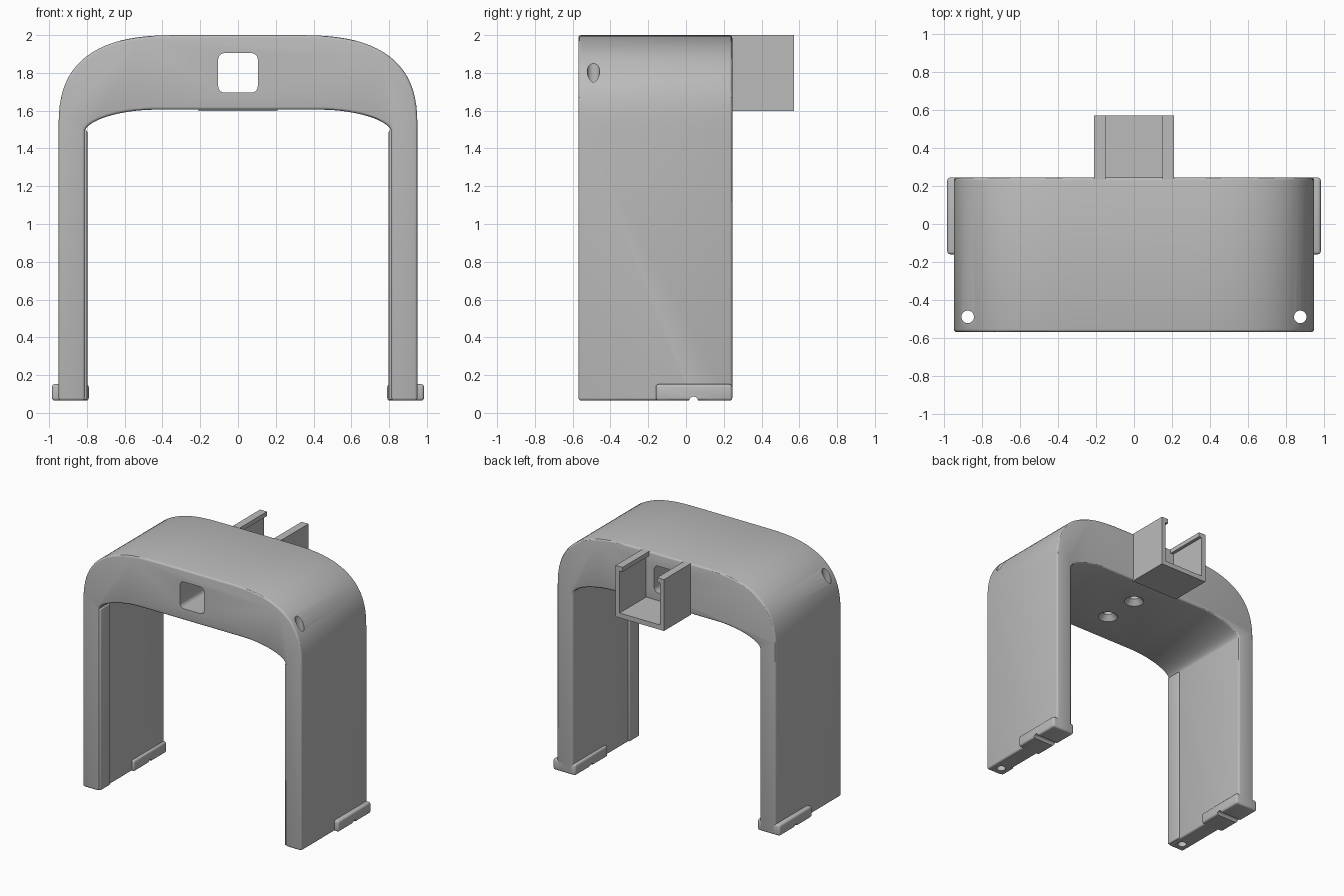
import bpy, bmesh, math
from mathutils import Matrix, Vector

cube = bpy.data.objects.get("Cube")
if cube:
    bpy.data.objects.remove(cube)

grey = bpy.data.materials.new("matte grey")
grey.use_nodes = True
grey.diffuse_color = (0.5, 0.5, 0.5, 1)
grey.node_tree.nodes["Principled BSDF"].inputs["Base Color"].default_value = (0.5, 0.5, 0.5, 1)


def make(name, bm):
    bmesh.ops.recalc_face_normals(bm, faces=bm.faces[:])
    mesh = bpy.data.meshes.new(name)
    bm.to_mesh(mesh)
    bm.free()
    obj = bpy.data.objects.new(name, mesh)
    obj.data.materials.append(grey)
    bpy.context.collection.objects.link(obj)
    return obj


def prism(name, pts, axis, lo, hi):
    """Extrude an outline along x (points are y, z) or y (points are x, z)."""
    bm = bmesh.new()
    place = (lambda a, b: (lo, a, b)) if axis == "x" else (lambda a, b: (a, lo, b))
    face = bm.faces.new([bm.verts.new(place(a, b)) for a, b in pts])
    moved = bmesh.ops.extrude_face_region(bm, geom=[face])["geom"]
    step = Vector((hi - lo, 0, 0) if axis == "x" else (0, hi - lo, 0))
    bmesh.ops.translate(bm, vec=step, verts=[v for v in moved if isinstance(v, bmesh.types.BMVert)])
    return make(name, bm)


def box(name, x0, x1, y0, y1, z0, z1):
    return prism(name, [(x0, z0), (x1, z0), (x1, z1), (x0, z1)], "y", y0, y1)


def cone(name, centre, r1, r2, depth, axis="z"):
    bm = bmesh.new()
    turn = Matrix.Rotation(math.pi / 2, 4, "Y") if axis == "x" else Matrix()
    bmesh.ops.create_cone(bm, cap_ends=True, segments=32, radius1=r1, radius2=r2,
                          depth=depth, matrix=Matrix.Translation(centre) @ turn)
    return make(name, bm)


def apply(obj, mod):
    bpy.ops.object.select_all(action="DESELECT")
    bpy.context.view_layer.objects.active = obj
    obj.select_set(True)
    bpy.ops.object.modifier_apply(modifier=mod.name)


def bevel(obj, width):
    mod = obj.modifiers.new("rounding", "BEVEL")
    mod.width, mod.segments = width, 3
    mod.limit_method, mod.angle_limit = "ANGLE", math.radians(40)
    mod.use_clamp_overlap = False
    apply(obj, mod)


def cut(obj, cutter):
    mod = obj.modifiers.new("cut", "BOOLEAN")
    mod.operation, mod.solver, mod.object = "DIFFERENCE", "EXACT", cutter
    apply(obj, mod)
    bpy.data.objects.remove(cutter)


def smooth(obj):
    bpy.ops.object.select_all(action="DESELECT")
    bpy.context.view_layer.objects.active = obj
    obj.select_set(True)
    bpy.ops.object.shade_smooth_by_angle(angle=math.radians(30))


def corner(cx, cz, a, b, n, steps=20):
    """Quarter superellipse from the side up to the top."""
    ts = [i / steps * math.pi / 2 for i in range(steps + 1)]
    return [(cx + a * max(math.cos(t), 0) ** (2 / n), cz + b * math.sin(t) ** (2 / n)) for t in ts]


def mirrored(pts):
    return [(-x, z) for x, z in reversed(pts)]


FRONT, BACK, FOOT = -0.57, 0.245, 0.065
HOLE_Y, PIN_Y = -0.49, 0.04

# Arch: two legs and a bridge with soft shoulders
outer = [(0.95, FOOT)] + corner(0.3, 1.5, 0.65, 0.5, 2.7)
inner = [(0.81, FOOT)] + corner(0.45, 1.49, 0.36, 0.115, 1.8)
arch = prism("arch", outer + mirrored(outer) + mirrored(inner)[::-1] + inner[::-1], "y", FRONT, BACK)
bevel(arch, 0.015)

# Rounded square window running through the bridge
window = []
for i, (sx, sz) in enumerate([(1, 1), (-1, 1), (-1, -1), (1, -1)]):
    for k in range(7):
        t = (i + k / 6) * math.pi / 2
        window.append((sx * 0.07 + 0.035 * math.cos(t), 1.8 + sz * 0.07 + 0.035 * math.sin(t)))
cut(arch, prism("window_cutter", window, "y", FRONT - 0.1, BACK + 0.1))

# Countersunk screw holes under the bridge
for y in (0.0, -0.3):
    cut(arch, cone("screw_cutter", (0, y, 1.65), 0.036, 0.036, 0.2))
    cut(arch, cone("countersink_cutter", (0, y, 1.615), 0.09, 0.036, 0.06))

# Long rod holes down the legs, and cross holes for the hinge pins
for s in (-1, 1):
    cut(arch, cone("rod_cutter", (s * 0.877, HOLE_Y, 1), 0.033, 0.033, 2.4))
    cut(arch, cone("pin_cutter", (s * 0.89, PIN_Y, 0.062), 0.024, 0.024, 0.4, "x"))
smooth(arch)

# Bracket on the back: open channel with lips along the top of its walls
half = [(0.21, 1.597), (0.21, 2.0), (0.15, 2.0), (0.15, 1.965), (0.175, 1.965), (0.175, 1.635)]
prism("back_bracket", half + mirrored(half), "y", BACK - 0.01, 0.573)

# Hinge lug outline, flaring into the clamp above it
lug = [(-0.1, 0.085), (-0.1, 0.068), (-0.075, 0.062)]
for k in range(17):
    t = math.radians(200 + 140 * k / 16)
    lug.append((0.06 * math.cos(t), 0.06 + 0.06 * math.sin(t)))
lug += [(-y, z) for y, z in lug[2::-1]]
lug = [(y + PIN_Y, z) for y, z in lug]

for s, side in ((1, "left"), (-1, "right")):
    # Raised rib on the inside of each leg, around the rod hole
    rib = box(side + "_rib", *sorted((s * 0.798, s * 0.83)), FRONT + 0.006, -0.44, FOOT + 0.005, 1.495)
    bevel(rib, 0.008)
    smooth(rib)

    # Clamp around the foot
    clamp = box(side + "_clamp", *sorted((s * 0.79, s * 0.985)), -0.16, BACK, FOOT, 0.152)
    bevel(clamp, 0.015)
    cut(clamp, cone("pin_cutter", (s * 0.89, PIN_Y, 0.062), 0.024, 0.024, 0.4, "x"))
    smooth(clamp)

    # Pair of hinge lugs under the clamp
    for place, a, b in (("inner", 0.79, 0.853), ("outer", 0.922, 0.985)):
        ear = prism(f"{side}_{place}_lug", lug, "x", *sorted((s * a, s * b)))
        bevel(ear, 0.01)
        cut(ear, cone("pin_cutter", (s * 0.89, PIN_Y, 0.062), 0.024, 0.024, 0.4, "x"))
        smooth(ear)
